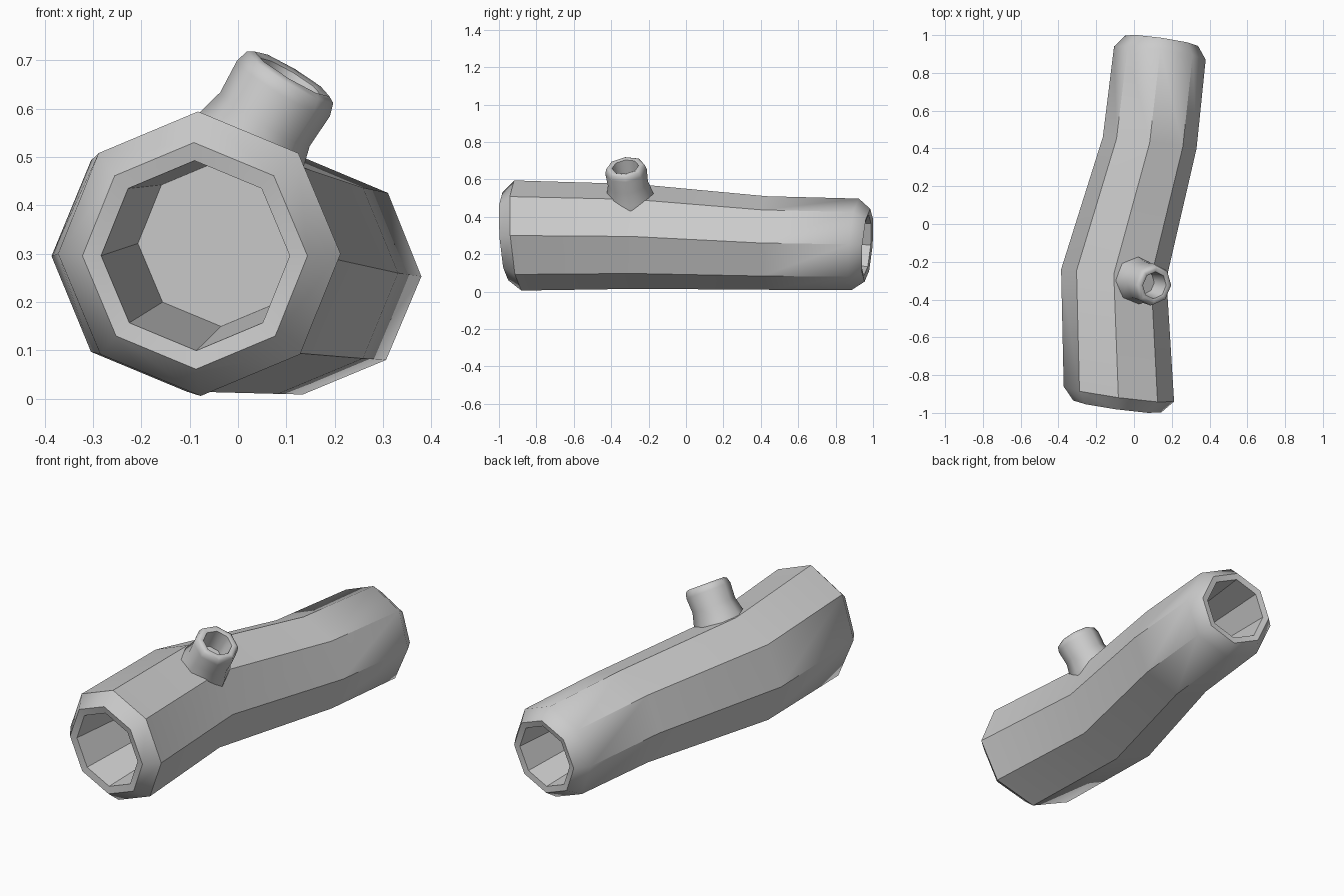
import bpy, bmesh, math
from mathutils import Vector

cube = bpy.data.objects.get("Cube")
if cube:
    bpy.data.objects.remove(cube, do_unlink=True)

SIDES = 8

# One flat wood-grey colour
grey = bpy.data.materials.new("weathered grey")
grey.use_nodes = True
colour = (0.6, 0.6, 0.6, 1)
grey.diffuse_color = colour
grey.node_tree.nodes["Principled BSDF"].inputs["Base Color"].default_value = colour


def loft(name, rings, up, smooth_angle):
    """Skin octagonal rings (centre, direction, radius) and cap both ends."""
    bm = bmesh.new()
    loops = []
    for centre, direction, radius in rings:
        d = Vector(direction).normalized()
        u = d.cross(Vector(up)).normalized()
        v = u.cross(d)
        loop = []
        for i in range(SIDES):
            a = math.tau * i / SIDES
            offset = u * math.cos(a) + v * math.sin(a)
            loop.append(bm.verts.new(Vector(centre) + offset * radius))
        loops.append(loop)
    for a, b in zip(loops, loops[1:]):
        for i in range(SIDES):
            j = (i + 1) % SIDES
            bm.faces.new((a[i], a[j], b[j], b[i]))
    bm.faces.new(loops[0])
    bm.faces.new(loops[-1])
    bmesh.ops.recalc_face_normals(bm, faces=bm.faces)
    mesh = bpy.data.meshes.new(name)
    bm.to_mesh(mesh)
    bm.free()
    mesh.materials.append(grey)
    obj = bpy.data.objects.new(name, mesh)
    bpy.context.collection.objects.link(obj)
    bpy.ops.object.select_all(action='DESELECT')
    obj.select_set(True)
    bpy.context.view_layer.objects.active = obj
    bpy.ops.object.shade_smooth_by_angle(angle=math.radians(smooth_angle))
    return obj


def along(centre, direction, steps):
    """Rings at (distance, radius) steps on a straight axis."""
    d = Vector(direction).normalized()
    return [(Vector(centre) + d * s, d, r) for s, r in steps]


# Hollow log: recessed front end, bent body, recessed back end
front = along((-0.08, -0.90, 0.30), (0.137, 1, 0.067),
              [(0.32, 0.172), (-0.06, 0.197), (-0.067, 0.235), (0, 0.295)])
bends = [((-0.107, -0.265, 0.295), (0.09, 1, 0), 0.28),
         ((0.083, 0.43, 0.26), (0.12, 1, 0), 0.25)]
back = along((0.137, 0.905, 0.253), (0.145, 1, -0.08),
             [(0, 0.245), (0.066, 0.195), (0.06, 0.163), (-0.32, 0.143)])
loft("hollow_log", front + bends + back, (0, 0, 1), 40)

# Branch stub: flared base, rounded rim, shallow hole
stub = along((0.112, -0.325, 0.672), (0.51, -0.13, 0.85),
             [(-0.26, 0.135), (-0.18, 0.126), (-0.11, 0.108), (-0.035, 0.112),
              (-0.008, 0.104), (0, 0.09), (-0.006, 0.072), (-0.11, 0.06)])
loft("branch_stub", stub, (0, 1, 0), 60)
